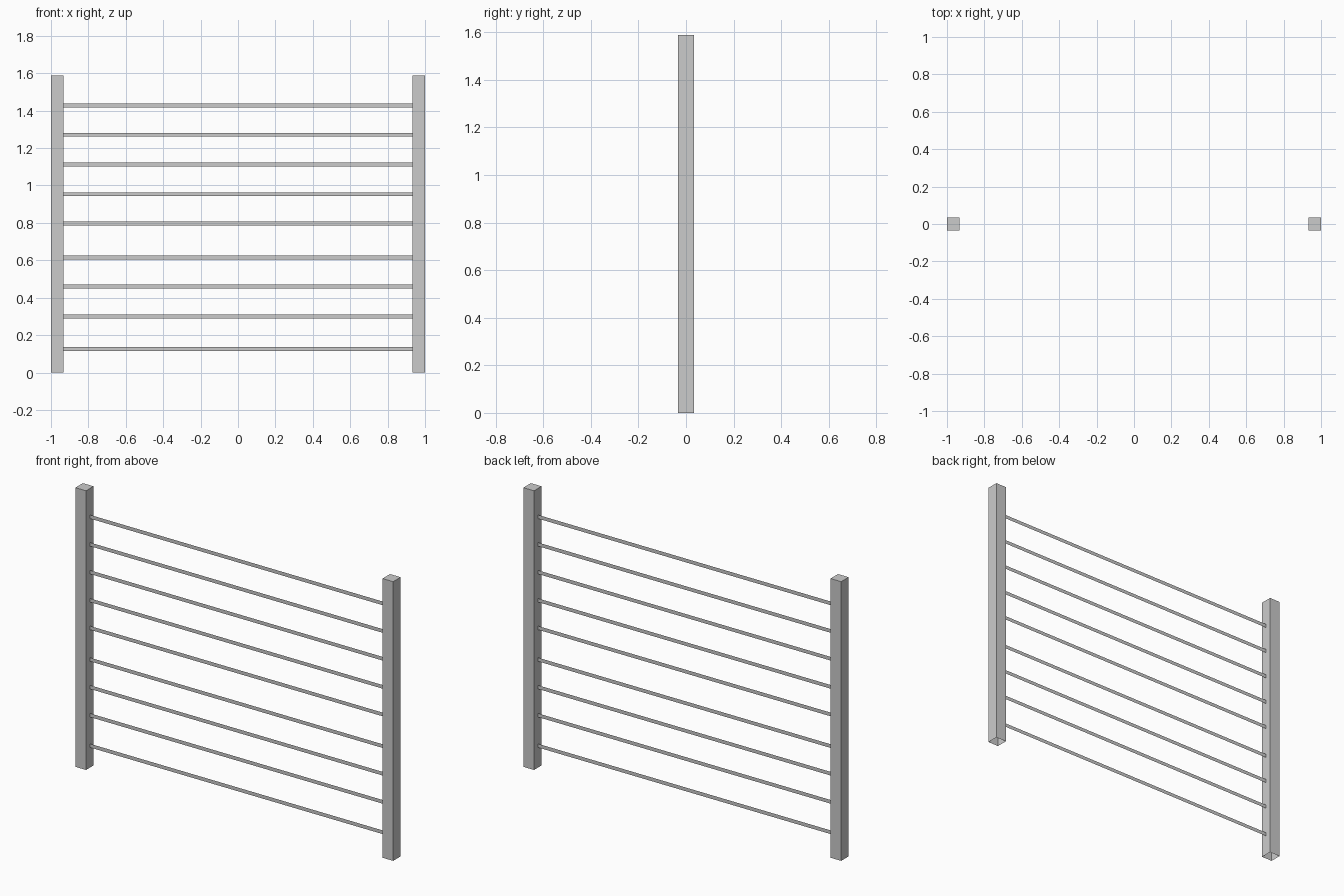
import bpy
import bmesh

cube = bpy.data.objects.get("Cube")
if cube:
    bpy.data.objects.remove(cube, do_unlink=True)

HEIGHT = 1.588
POST = 0.067      # post width
RAIL = 0.021      # rail height
INNER = 1 - POST  # inner face of each post

grey = bpy.data.materials.new("plain grey")
grey.use_nodes = True
colour = (0.6, 0.6, 0.6, 1)
grey.diffuse_color = colour
grey.node_tree.nodes["Principled BSDF"].inputs["Base Color"].default_value = colour


def add_object(name, bm):
    mesh = bpy.data.meshes.new(name)
    bm.to_mesh(mesh)
    bm.free()
    mesh.materials.append(grey)
    obj = bpy.data.objects.new(name, mesh)
    bpy.context.collection.objects.link(obj)


def add_post(name, side):
    # Square post, capped on top and open underneath
    bm = bmesh.new()
    bmesh.ops.create_cube(bm, size=1)
    bmesh.ops.scale(bm, vec=(POST, POST, HEIGHT), verts=bm.verts)
    bmesh.ops.translate(bm, vec=(side * (1 - POST / 2), 0, HEIGHT / 2), verts=bm.verts)
    base = [f for f in bm.faces if f.normal.z < -0.5]
    bmesh.ops.delete(bm, geom=base, context='FACES_ONLY')
    add_object(name, bm)


def add_rail(name, z):
    # Flat upright strip between the posts
    bm = bmesh.new()
    corners = [(-INNER, -1), (INNER, -1), (INNER, 1), (-INNER, 1)]
    bm.faces.new([bm.verts.new((x, 0, z + s * RAIL / 2)) for x, s in corners])
    add_object(name, bm)


add_post("left_post", 1)
add_post("right_post", -1)

rail_heights = [0.126, 0.299, 0.459, 0.616, 0.796, 0.953, 1.113, 1.271, 1.428]
for i, z in enumerate(rail_heights, 1):
    add_rail(f"rail_{i}", z)
